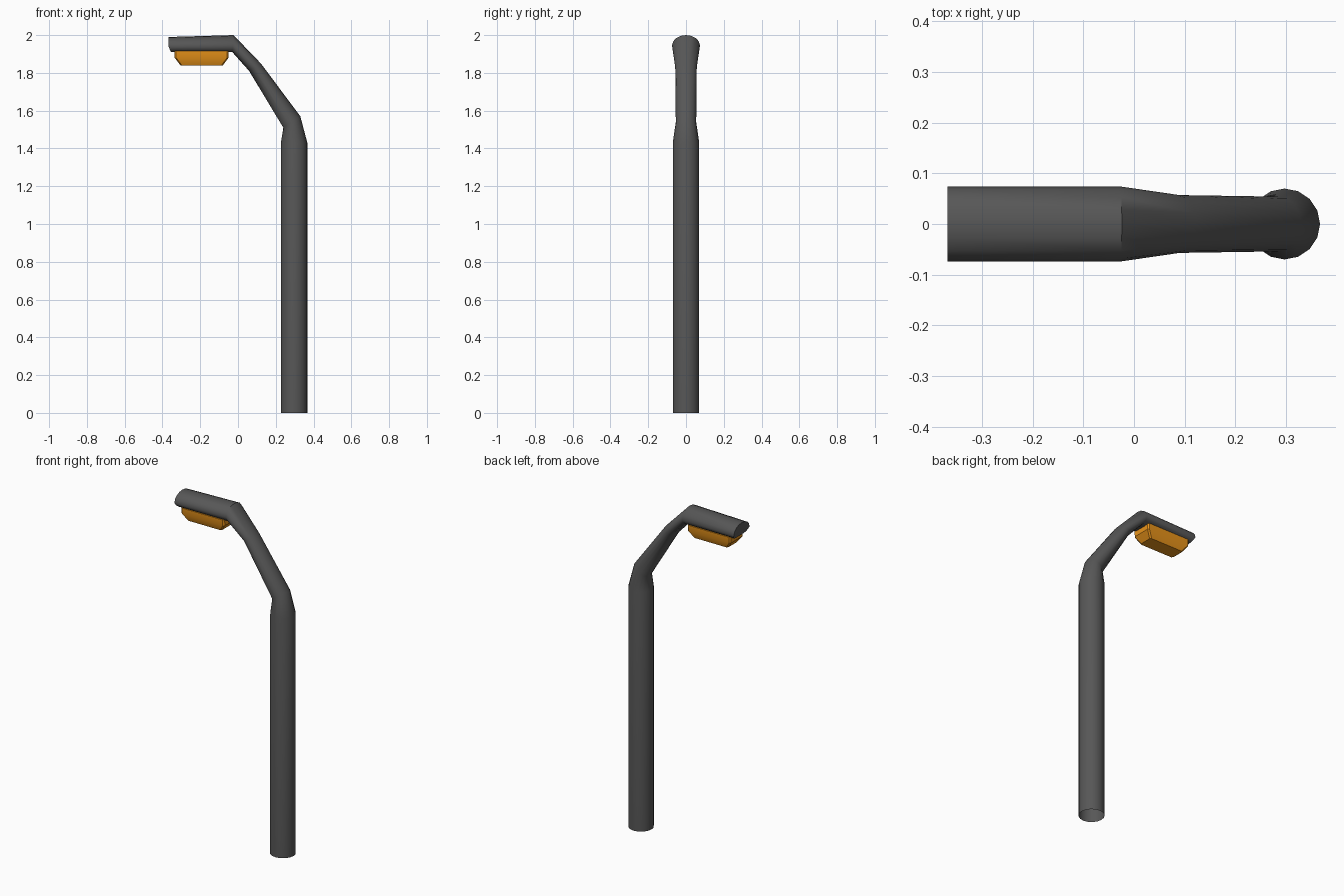
import bpy, bmesh, math

if "Cube" in bpy.data.objects:
    bpy.data.objects.remove(bpy.data.objects["Cube"])

SIDES = 16


def material(name, rgb):
    m = bpy.data.materials.new(name)
    m.diffuse_color = (*rgb, 1.0)
    m.use_nodes = True
    m.node_tree.nodes["Principled BSDF"].inputs["Base Color"].default_value = m.diffuse_color
    return m


def finish(bm, name, mat, angle):
    bmesh.ops.recalc_face_normals(bm, faces=bm.faces)
    me = bpy.data.meshes.new(name)
    bm.to_mesh(me)
    bm.free()
    me.materials.append(mat)
    ob = bpy.data.objects.new(name, me)
    bpy.context.collection.objects.link(ob)
    bpy.ops.object.select_all(action='DESELECT')
    ob.select_set(True)
    bpy.context.view_layer.objects.active = ob
    bpy.ops.object.shade_smooth_by_angle(angle=math.radians(angle))
    return ob


def bridge(bm, a, b):
    n = len(a)
    for i in range(n):
        j = (i + 1) % n
        bm.faces.new((a[i], a[j], b[j], b[i]))


grey = material("dark grey metal", (0.095, 0.095, 0.095))
amber = material("amber lamp", (0.80, 0.29, 0.01))

# Post, bent arm and head: one tube swept through rings
# (centre x, centre z, outer offset x, outer offset z, half width, head section?)
rings = [
    (0.297, 0.0, 0.07, 0.0, 0.07, False),
    (0.297, 1.43, 0.07, 0.0, 0.07, False),
    (0.285, 1.54, 0.045, 0.03, 0.054, False),
    (0.09, 1.83, 0.031, 0.02, 0.057, False),
    (-0.027, 1.945, 0.003, 0.055, 0.074, True),
    (-0.368, 1.94, 0.0, 0.05, 0.074, True),
]
bm = bmesh.new()
loops = []
for k, (cx, cz, ux, uz, hy, head) in enumerate(rings):
    loop = []
    for i in range(SIDES):
        a = 2 * math.pi * i / SIDES
        c, s = math.cos(a), math.sin(a)
        x, y, z = cx + ux * c, hy * s, cz + uz * c
        if head and c < 0:                      # flattened underside
            z = cz + (1.91 - cz) * min(1.0, -c * 1.3)
        if k == len(rings) - 1 and c < -0.01:   # end slopes in below
            x += 0.013 * min(1.0, -c * 1.3)
        loop.append(bm.verts.new((x, y, z)))
    loops.append(loop)
for a, b in zip(loops, loops[1:]):
    bridge(bm, a, b)
# slightly dished end cap
centre = bm.verts.new((-0.363, 0, 1.95))
end = loops[-1]
for i in range(SIDES):
    bm.faces.new((end[i], end[(i + 1) % SIDES], centre))
finish(bm, "post_and_head", grey, 40)

# Lamp: rectangular block tapering to a smaller bottom
bm = bmesh.new()
levels = [(1.915, -0.335, -0.05, 0.062),
          (1.88, -0.335, -0.05, 0.061),
          (1.84, -0.305, -0.08, 0.043)]
loops = []
for z, x0, x1, hy in levels:
    e = 0.008                                   # small corner chamfer
    pts = [(x0 + e, -hy), (x1 - e, -hy), (x1, -hy + e), (x1, hy - e),
           (x1 - e, hy), (x0 + e, hy), (x0, hy - e), (x0, -hy + e)]
    loops.append([bm.verts.new((x, y, z)) for x, y in pts])
for a, b in zip(loops, loops[1:]):
    bridge(bm, a, b)
bm.faces.new(loops[0])
bm.faces.new(loops[-1])
finish(bm, "lamp", amber, 30)
